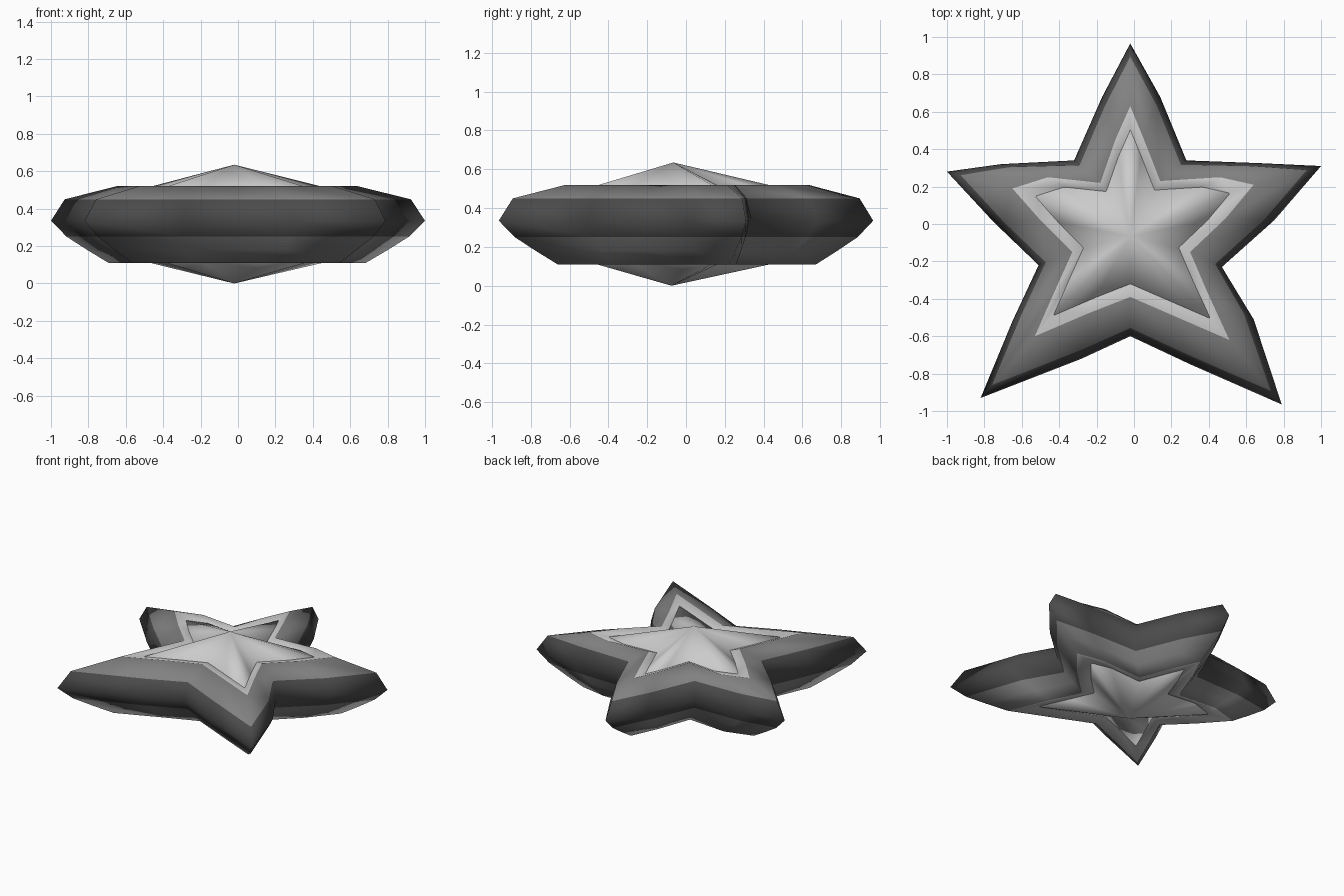
import bpy, bmesh

if "Cube" in bpy.data.objects:
    bpy.data.objects.remove(bpy.data.objects["Cube"])

# Plan outlines, clockwise from the back tip (tip, mid, notch, mid ...)
OUTER = [(-.02, .965), (.14, .68), (.28, .34), (.68, .325), (1, .31), (.75, .02), (.47, -.23),
         (.64, -.51), (.79, -.965), (.30, -.75), (-.02, -.60), (-.28, -.72), (-.82, -.93),
         (-.65, -.52), (-.51, -.22), (-.75, .01), (-1, .28), (-.71, .32), (-.32, .34), (-.17, .68)]
RIDGE = [(-.02, .63), (.05, .46), (.14, .23), (.46, .25), (.64, .21), (.49, .03), (.30, -.15),
         (.39, -.36), (.51, -.62), (.21, -.49), (-.02, -.39), (-.25, -.48), (-.53, -.60),
         (-.42, -.35), (-.33, -.15), (-.50, .02), (-.65, .19), (-.46, .25), (-.18, .22), (-.10, .45)]


def material(name, v):
    m = bpy.data.materials.new(name)
    m.diffuse_color = (v, v, v, 1)
    m.use_nodes = True
    m.node_tree.nodes["Principled BSDF"].inputs["Base Color"].default_value = m.diffuse_color
    return m


DARK, MID, LIGHT = material("dark_grey", .07), material("mid_grey", .22), material("light_grey", .8)


def blend(t, z):
    return [(a + (c - a) * t, b + (d - b) * t, z) for (a, b), (c, d) in zip(OUTER, RIDGE)]


def scaled(s, z):
    return [(x * s - .015 * (1 - s), y * s, z) for x, y in RIDGE]


def loft(name, rings, mats, slots, apexes=None):
    """Skin the rings; closed loop without apexes, otherwise capped by two points."""
    bm = bmesh.new()
    vs = [[bm.verts.new(p) for p in r] for r in rings]
    n = len(OUTER)
    pairs = list(zip(vs, vs[1:]))
    if apexes is None:
        pairs.append((vs[-1], vs[0]))
    for (a, b), slot in zip(pairs, slots):
        for i in range(n):
            j = (i + 1) % n
            bm.faces.new((a[i], a[j], b[j], b[i])).material_index = slot
    if apexes:
        for ring, p in zip((vs[0], vs[-1]), apexes):
            c = bm.verts.new(p)
            for i in range(n):
                bm.faces.new((ring[i], ring[(i + 1) % n], c))
    bmesh.ops.recalc_face_normals(bm, faces=bm.faces)
    for f in bm.faces:
        f.smooth = True
    me = bpy.data.meshes.new(name)
    bm.to_mesh(me)
    bm.free()
    for m in mats:
        me.materials.append(m)
    ob = bpy.data.objects.new(name, me)
    bpy.context.collection.objects.link(ob)
    return ob


# Star-shaped rim: outside, over the top ridge, down the inside and back underneath
loft("star_rim", [
    blend(0, .335), blend(.21, .45), blend(1, .52),
    scaled(.79, .50), scaled(.5, .45), scaled(.5, .18), scaled(.79, .125),
    blend(.88, .11), blend(.55, .18), blend(.24, .25)],
    [DARK, MID, LIGHT], [0, 1, 2, 2, 2, 2, 2, 1, 1, 0])

# Pointed star centre, peaking above and below the rim
loft("star_centre", [scaled(.92, .483), scaled(.92, .142)], [LIGHT], [0],
     apexes=[(-.02, -.065, .635), (-.02, -.075, 0)])
